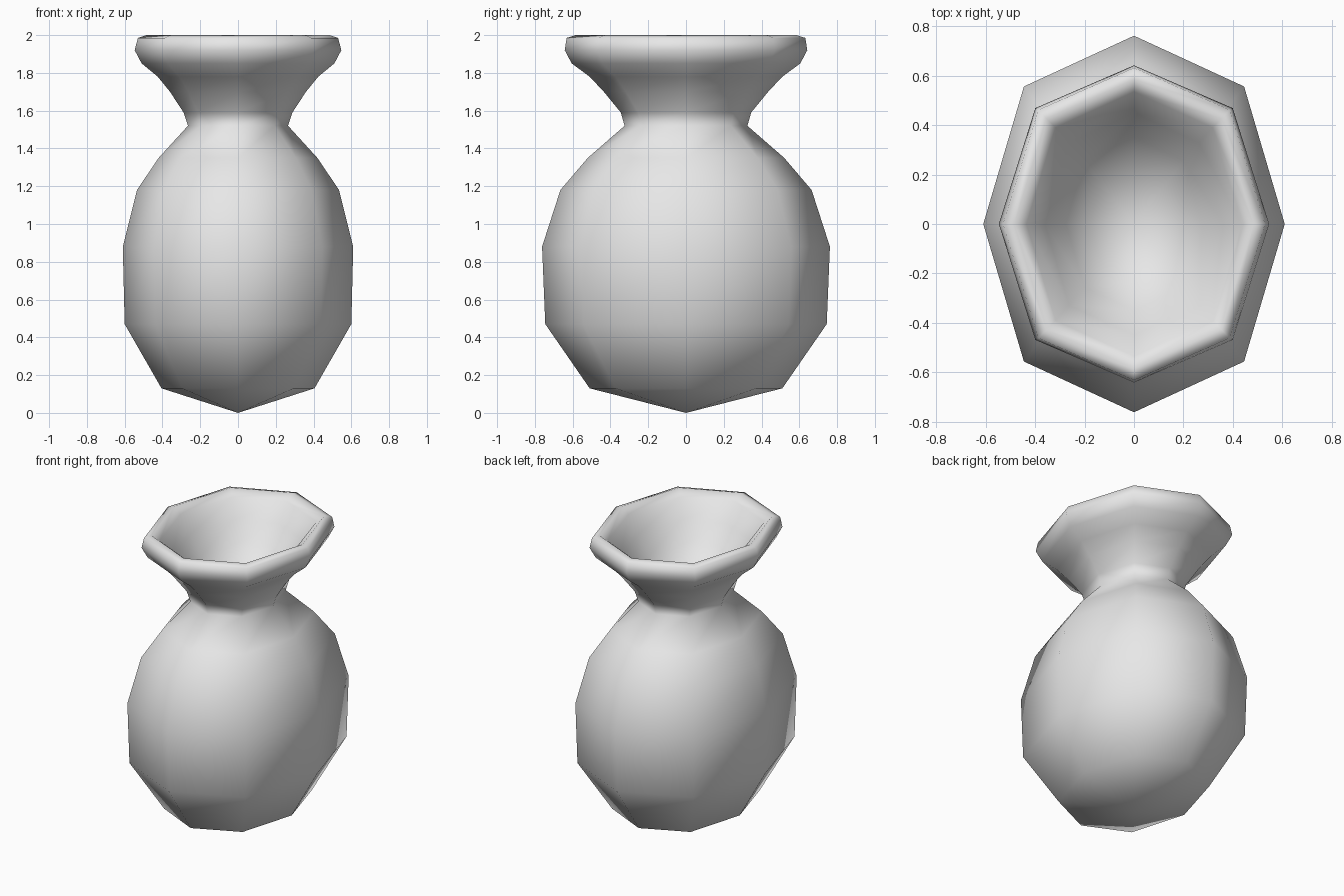
import bpy
import bmesh
from math import sin, cos, pi

cube = bpy.data.objects.get("Cube")
if cube:
    bpy.data.objects.remove(cube, do_unlink=True)

SIDES = 8
DIAGONAL = 1.033  # corners between the axes sit slightly outside the ellipse

# Wall sections: (half width, half depth, height), from foot to rim to bowl floor
OUTSIDE = [
    (0.405, 0.51, 0.13), (0.60, 0.745, 0.47), (0.61, 0.762, 0.88),
    (0.535, 0.665, 1.18), (0.42, 0.52, 1.35), (0.265, 0.325, 1.52),
    (0.288, 0.345, 1.59), (0.36, 0.435, 1.70), (0.425, 0.51, 1.78),
    (0.51, 0.605, 1.85), (0.547, 0.642, 1.92), (0.53, 0.632, 1.985),
]
RIM_AND_BOWL = [
    (0.485, 0.585, 2.0), (0.435, 0.535, 1.96), (0.36, 0.45, 1.84),
    (0.275, 0.35, 1.72), (0.18, 0.23, 1.60),
]


def make_material(name, rgb):
    mat = bpy.data.materials.new(name)
    mat.use_nodes = True
    mat.diffuse_color = (*rgb, 1)
    mat.node_tree.nodes["Principled BSDF"].inputs["Base Color"].default_value = (*rgb, 1)
    return mat


def add_ring(bm, rx, ry, z):
    ring = []
    for i in range(SIDES):
        a = 2 * pi * i / SIDES
        k = DIAGONAL if i % 2 else 1
        ring.append(bm.verts.new((rx * k * cos(a), ry * k * sin(a), z)))
    return ring


def add_fan(bm, ring, z):
    tip = bm.verts.new((0, 0, z))
    for i in range(SIDES):
        bm.faces.new((ring[i], ring[(i + 1) % SIDES], tip))


# Vase: one continuous wall, pointed underneath and closed inside the neck
bm = bmesh.new()
rings = [add_ring(bm, *section) for section in OUTSIDE + RIM_AND_BOWL]
for low, high in zip(rings, rings[1:]):
    for i in range(SIDES):
        j = (i + 1) % SIDES
        bm.faces.new((low[i], low[j], high[j], high[i]))
add_fan(bm, rings[0], 0)
add_fan(bm, rings[-1], 1.55)
bmesh.ops.recalc_face_normals(bm, faces=bm.faces)
for face in bm.faces:
    face.smooth = True

mesh = bpy.data.meshes.new("vase")
bm.to_mesh(mesh)
bm.free()
mesh.materials.append(make_material("light grey", (0.8, 0.8, 0.8)))
vase = bpy.data.objects.new("vase", mesh)
bpy.context.collection.objects.link(vase)
